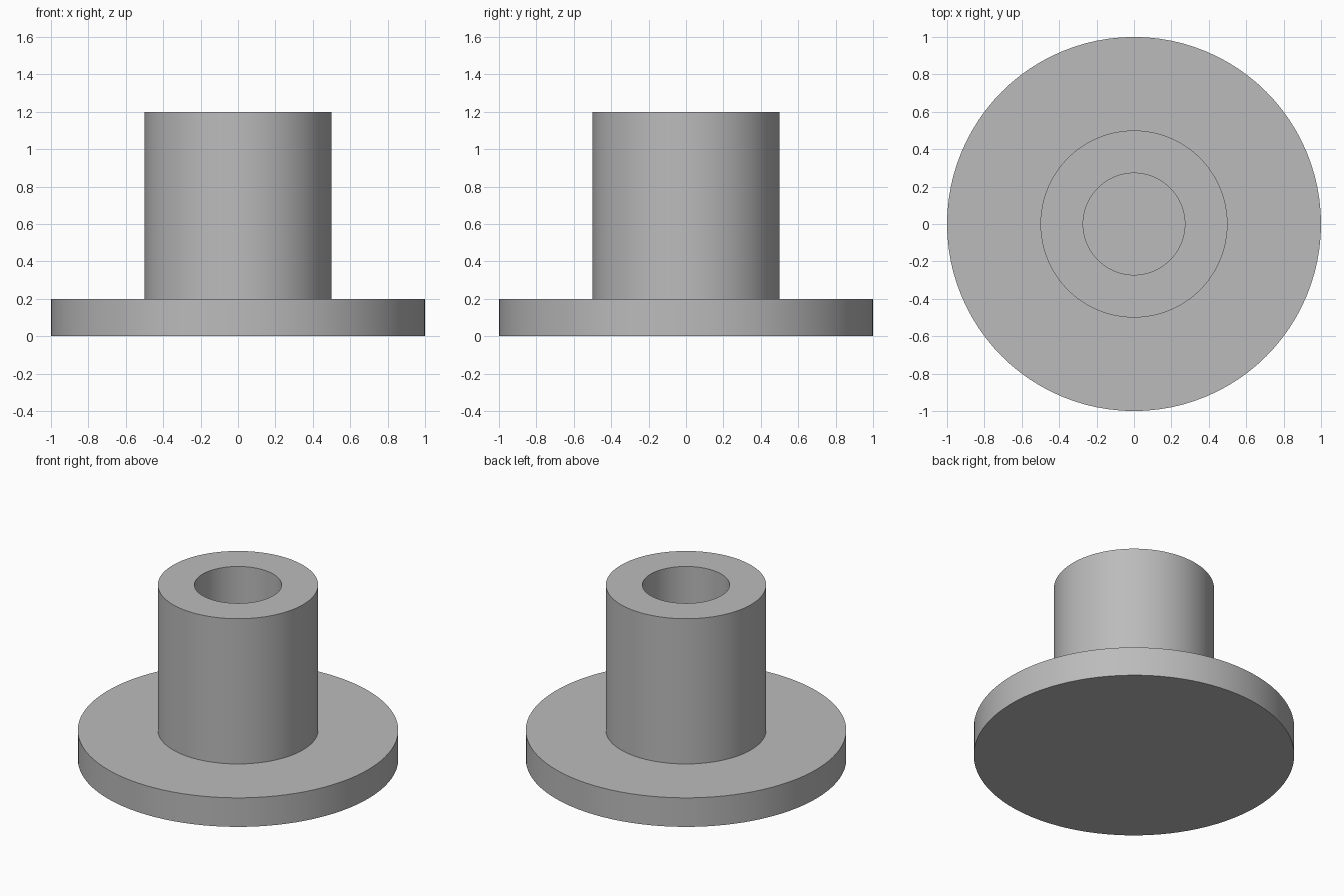
import bpy
import bmesh
import math

cube = bpy.data.objects.get("Cube")
if cube:
    bpy.data.objects.remove(cube, do_unlink=True)

SEGMENTS = 96

# Plain grey finish
grey = bpy.data.materials.new("plain grey")
grey.use_nodes = True
colour = (0.5, 0.5, 0.5, 1)
grey.diffuse_color = colour
grey.node_tree.nodes["Principled BSDF"].inputs["Base Color"].default_value = colour


def lathe(name, profile):
    """Spin a radius/height profile around z into a closed solid."""
    bm = bmesh.new()
    verts = [bm.verts.new((r, 0, z)) for r, z in profile]
    edges = [bm.edges.new(pair) for pair in zip(verts, verts[1:])]
    bmesh.ops.spin(bm, geom=verts + edges, cent=(0, 0, 0), axis=(0, 0, 1),
                   angle=math.tau, steps=SEGMENTS, use_merge=True)
    bmesh.ops.remove_doubles(bm, verts=bm.verts, dist=0.0001)
    bmesh.ops.recalc_face_normals(bm, faces=bm.faces)
    mesh = bpy.data.meshes.new(name)
    bm.to_mesh(mesh)
    bm.free()
    mesh.materials.append(grey)
    obj = bpy.data.objects.new(name, mesh)
    bpy.context.collection.objects.link(obj)
    bpy.ops.object.select_all(action="DESELECT")
    obj.select_set(True)
    bpy.context.view_layer.objects.active = obj
    bpy.ops.object.shade_smooth_by_angle(angle=math.radians(30))
    return obj


# Round flange, upright sleeve and blind bore in one turned solid
lathe("flanged_sleeve", [
    (0, 0), (1, 0), (1, 0.2),            # flange
    (0.5, 0.2), (0.5, 1.2),              # sleeve wall
    (0.272, 1.2), (0.272, 0.2), (0, 0.2),  # bore and its floor
])
